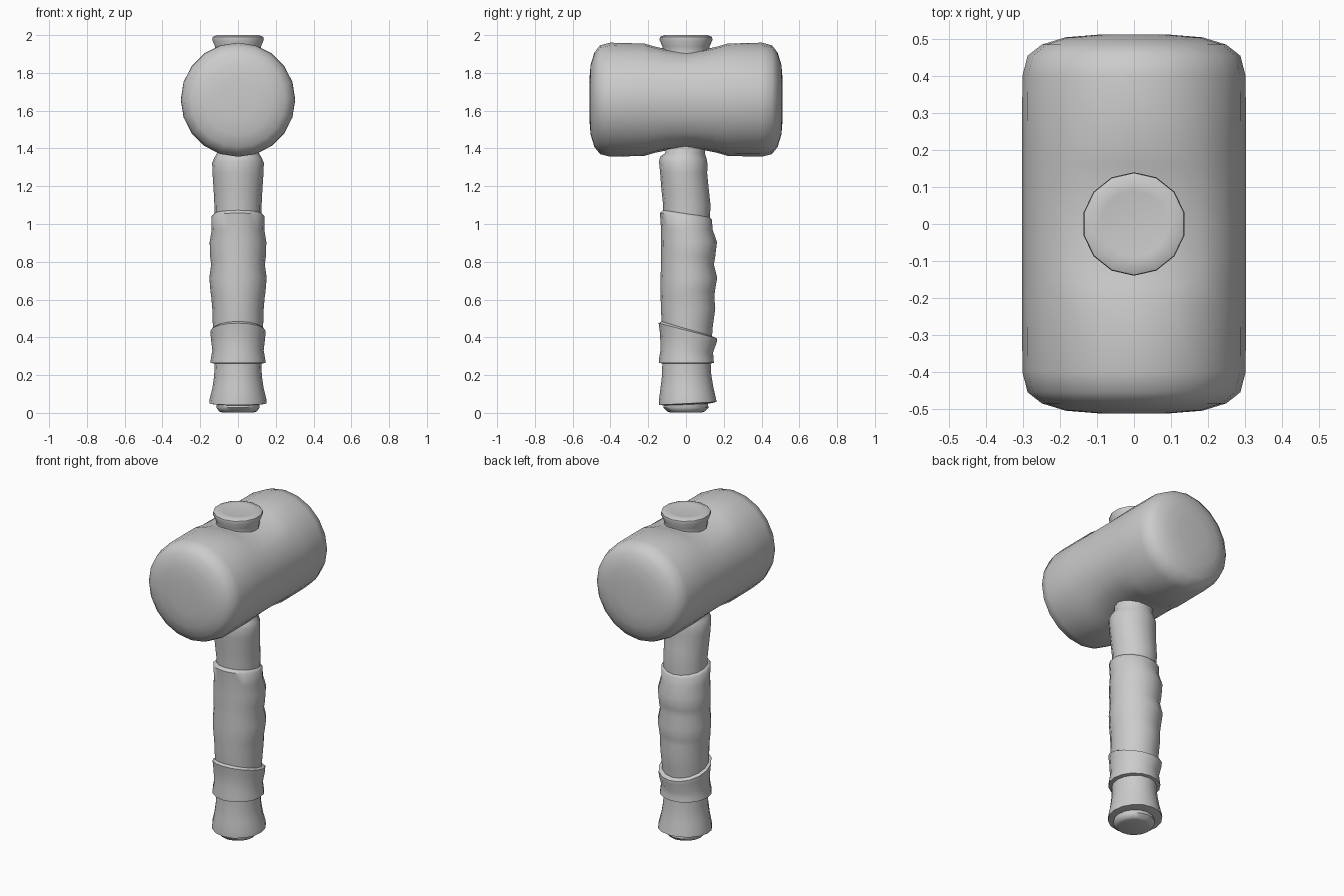
import bpy, bmesh, math


def loft(name, rings, angle=50):
    """Skin a stack of equal-sized point rings and cap both ends."""
    bm = bmesh.new()
    loops = [[bm.verts.new(p) for p in ring] for ring in rings]
    n = len(loops[0])
    for a, b in zip(loops, loops[1:]):
        for i in range(n):
            j = (i + 1) % n
            bm.faces.new((a[i], a[j], b[j], b[i]))
    bm.faces.new(loops[0][::-1])
    bm.faces.new(loops[-1])
    bmesh.ops.recalc_face_normals(bm, faces=bm.faces)
    mesh = bpy.data.meshes.new(name)
    bm.to_mesh(mesh)
    bm.free()
    obj = bpy.data.objects.new(name, mesh)
    bpy.context.collection.objects.link(obj)
    bpy.ops.object.select_all(action='DESELECT')
    obj.select_set(True)
    bpy.context.view_layer.objects.active = obj
    bpy.ops.object.shade_smooth_by_angle(angle=math.radians(angle))
    return obj


def angles(n):
    return [2 * math.pi * i / n for i in range(n)]


# Mallet head: barrel along y, pinched in where the handle passes through
HEAD_Z = 1.658
half = [(0.512, 0.10), (0.505, 0.185), (0.485, 0.25), (0.455, 0.288),
        (0.40, 0.302), (0.22, 0.303), (0.16, 0.303), (0.10, 0.303)]
profile = [(-y, r) for y, r in half] + [(0, 0.303)] + half[::-1]


def head_ring(y, r):
    ring = []
    for a in angles(20):
        x, z = r * math.cos(a), r * math.sin(a)
        d = math.hypot(x, y)
        dent = 0.035 * min(1, max(0, (0.24 - d) / 0.12))
        z -= math.copysign(dent, z)
        ring.append((x, y, HEAD_Z + z))
    return ring


loft("mallet_head", [head_ring(y, r) for y, r in profile])

# Flared plug on top of the head
plug = [(1.86, 0.125), (1.915, 0.122), (1.94, 0.125), (1.975, 0.14),
        (1.99, 0.138), (2.0, 0.115), (1.996, 0.09)]
loft("top_plug", [[(r * math.sin(a), r * math.cos(a), z) for a in angles(14)]
                  for z, r in plug])

# Handle sections: (z, half width in x, front y, back y, tilt toward the back)
pommel_cap = [(0.003, 0.085, -0.085, 0.085, 0), (0.008, 0.10, -0.10, 0.10, 0),
              (0.028, 0.115, -0.12, 0.12, 0), (0.07, 0.11, -0.11, 0.11, 0)]
pommel = [(0.044, 0.115, -0.11, 0.12, -0.005), (0.05, 0.152, -0.143, 0.162, -0.008),
          (0.075, 0.15, -0.143, 0.158, -0.005), (0.13, 0.136, -0.135, 0.146, 0),
          (0.20, 0.126, -0.127, 0.134, 0), (0.275, 0.124, -0.125, 0.13, 0)]
band = [(0.26, 0.122, -0.12, 0.125, 0), (0.265, 0.146, -0.143, 0.148, 0),
        (0.285, 0.144, -0.143, 0.146, 0), (0.33, 0.136, -0.134, 0.143, 0.01),
        (0.40, 0.144, -0.138, 0.163, 0.025), (0.435, 0.146, -0.145, 0.163, 0.04),
        (0.445, 0.13, -0.128, 0.14, 0.04)]
grip = [(0.40, 0.128, -0.125, 0.135, 0.03), (0.48, 0.134, -0.13, 0.142, 0.02),
        (0.55, 0.136, -0.133, 0.155, 0), (0.61, 0.141, -0.134, 0.150, 0),
        (0.645, 0.146, -0.135, 0.153, 0), (0.715, 0.152, -0.135, 0.165, 0),
        (0.785, 0.142, -0.132, 0.148, 0), (0.83, 0.148, -0.132, 0.155, 0),
        (0.905, 0.15, -0.132, 0.164, 0), (0.97, 0.139, -0.132, 0.141, 0),
        (1.04, 0.141, -0.138, 0.137, 0.018), (1.055, 0.126, -0.122, 0.125, 0.018)]
neck = [(1.0, 0.124, -0.12, 0.125, 0), (1.10, 0.125, -0.121, 0.13, 0),
        (1.18, 0.129, -0.13, 0.121, 0), (1.27, 0.135, -0.137, 0.112, 0),
        (1.325, 0.137, -0.143, 0.114, 0.008), (1.35, 0.125, -0.135, 0.11, 0.008),
        (1.375, 0.112, -0.11, 0.10, 0), (1.46, 0.112, -0.105, 0.105, 0)]


def handle_ring(z, rx, front, back, tilt):
    mid, ry = (front + back) / 2, (back - front) / 2
    return [(rx * math.sin(a), mid + ry * math.cos(a), z - tilt * math.cos(a))
            for a in angles(16)]


for name, rows in (("pommel_cap", pommel_cap), ("pommel", pommel),
                   ("grip_band", band), ("finger_grip", grip), ("neck", neck)):
    loft(name, [handle_ring(*row) for row in rows])
